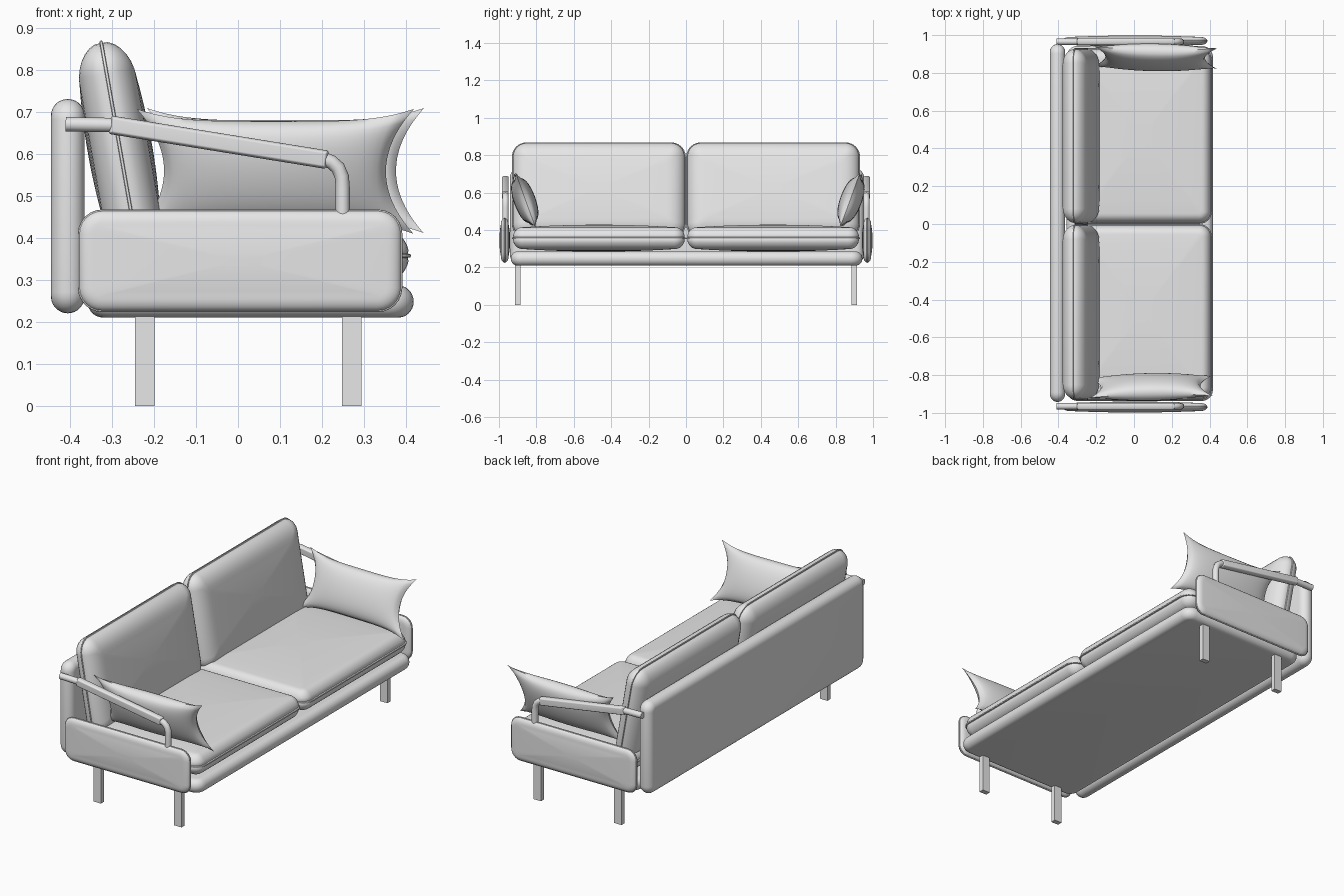
import bpy, bmesh
from math import sin, cos, pi, radians

cube = bpy.data.objects.get("Cube")
if cube:
    bpy.data.objects.remove(cube, do_unlink=True)

grey = bpy.data.materials.new("light_grey")
grey.use_nodes = True
grey.diffuse_color = (0.8, 0.8, 0.8, 1)
grey.node_tree.nodes["Principled BSDF"].inputs["Base Color"].default_value = (0.8, 0.8, 0.8, 1)


def add_object(name, data, loc=(0, 0, 0), rot=(0, 0, 0)):
    obj = bpy.data.objects.new(name, data)
    obj.location, obj.rotation_euler = loc, rot
    data.materials.append(grey)
    bpy.context.collection.objects.link(obj)
    return obj


def finish(name, bm, loc, rot=(0, 0, 0), smooth=True):
    bmesh.ops.recalc_face_normals(bm, faces=bm.faces)
    mesh = bpy.data.meshes.new(name)
    bm.to_mesh(mesh)
    bm.free()
    obj = add_object(name, mesh, loc, rot)
    if smooth:
        bpy.ops.object.select_all(action="DESELECT")
        obj.select_set(True)
        bpy.context.view_layer.objects.active = obj
        bpy.ops.object.shade_smooth_by_angle(angle=radians(50))
    return obj


def outline(a, b, r, steps=6):
    """Rounded rectangle with half sizes a and b."""
    pts = []
    for k, (sx, sy) in enumerate(((1, 1), (-1, 1), (-1, -1), (1, -1))):
        for i in range(steps + 1):
            t = (k + i / steps) * pi / 2
            pts.append((sx * (a - r) + r * cos(t), sy * (b - r) + r * sin(t)))
    return pts


def cushion(name, axis, a, b, t, r, edge, loc, crown=0.0, piping=0.0, tilt=0.0):
    """Padded slab: half sizes a, b across, half thickness t along the axis."""
    half = [(0, 0, 1)]
    if piping:
        half = [(-piping, 0, 1), (-piping * 0.7, piping * 0.7, 1), (piping * 0.6, piping, 1)]
    for i in range(1, 8):
        ang = i * pi / 14
        half.append((edge * (1 - cos(ang)), (t - crown) * sin(ang), 1))
    if crown:
        half += [(edge, t - crown * f * f, f) for f in (0.85, 0.65, 0.4, 0.15)]
    profile = [(i, -h, f) for i, h, f in reversed(half[1:])] + half
    bm = bmesh.new()
    rings = []
    for inset, h, f in profile:
        ring = []
        for p, q in outline(a - inset, b - inset, max(r - inset, r * 0.3)):
            p, q = p * f, q * f
            co = {"X": (h, p, q), "Y": (q, h, p), "Z": (p, q, h)}[axis]
            ring.append(bm.verts.new(co))
        rings.append(ring)
    for low, high in zip(rings, rings[1:]):
        for i in range(len(low)):
            j = (i + 1) % len(low)
            bm.faces.new((low[i], low[j], high[j], high[i]))
    bm.faces.new(rings[0])
    bm.faces.new(rings[-1])
    return finish(name, bm, loc, (0, tilt, 0))


def pillow(name, a, b, t, loc, rot):
    """Throw pillow with pinched edges and pointed corners."""
    bm = bmesh.new()
    for side in (-1, 1):
        grid = bmesh.ops.create_grid(bm, x_segments=28, y_segments=20, size=1)
        for v in grid["verts"]:
            u, w = v.co.x, v.co.y
            puff = max(0, (1 - u * u) * (1 - w * w)) ** 0.55
            v.co = (a * u * (1 - 0.2 * u * u * (1 - w * w)),
                    side * t * puff,
                    b * w * (1 - 0.2 * w * w * (1 - u ** 4)))
    bmesh.ops.remove_doubles(bm, verts=bm.verts, dist=0.0005)
    return finish(name, bm, loc, rot)


# Base and back panel
cushion("seat_base", "Z", 0.388, 0.94, 0.038, 0.06, 0.036, (0.03, 0.003, 0.248))
cushion("back_panel", "X", 0.947, 0.255, 0.04, 0.05, 0.04, (-0.405, 0.005, 0.475))

for s, side in ((-1, "right"), (1, "left")):
    # Seat and back cushions
    cushion(side + "_seat_cushion", "Z", 0.362, 0.46, 0.072, 0.06, 0.05,
            (0.045, s * 0.466, 0.357), crown=0.014, piping=0.005)
    cushion(side + "_back_cushion", "X", 0.461, 0.257, 0.077, 0.075, 0.1,
            (-0.281, s * 0.466, 0.612), crown=0.008, piping=0.004, tilt=radians(-10))

    # Padded side panel
    cushion(side + "_side_panel", "Y", 0.119, 0.383, 0.029, 0.055, 0.035,
            (0.005, s * 0.969, 0.345), crown=0.008, piping=0.003)

    # Bent arm rail
    rail = bpy.data.curves.new(side + "_arm_rail", "CURVE")
    rail.dimensions = "3D"
    rail.bevel_depth, rail.bevel_resolution, rail.use_fill_caps = 0.017, 4, True
    path = [(-0.41, 0.67), (-0.3, 0.668), (0.2, 0.588), (0.222, 0.58),
            (0.238, 0.566), (0.247, 0.545), (0.249, 0.52), (0.249, 0.4)]
    spline = rail.splines.new("POLY")
    spline.points.add(len(path) - 1)
    for point, (x, z) in zip(spline.points, path):
        point.co = (x, s * 0.965, z, 1)
    spline.use_smooth = True
    add_object(side + "_arm_rail", rail)

    # Wrapped grip on the rail
    cushion(side + "_arm_grip", "Y", 0.022, 0.262, 0.018, 0.006, 0.008,
            (-0.046, s * 0.966, 0.627), tilt=0.16)

    # Legs
    for x, end in ((-0.222, "back"), (0.271, "front")):
        bm = bmesh.new()
        bmesh.ops.create_cube(bm, size=1)
        bmesh.ops.scale(bm, vec=(0.046, 0.028, 0.22), verts=bm.verts)
        finish(f"{side}_{end}_leg", bm, (x, s * 0.9, 0.11), smooth=False)

# Throw pillows leaning on the arms
pillow("right_pillow", 0.33, 0.158, 0.058, (0.088, -0.862, 0.558), (radians(20), 0, radians(1)))
pillow("left_pillow", 0.33, 0.158, 0.058, (0.112, 0.882, 0.56), (radians(-20), 0, radians(-1)))
